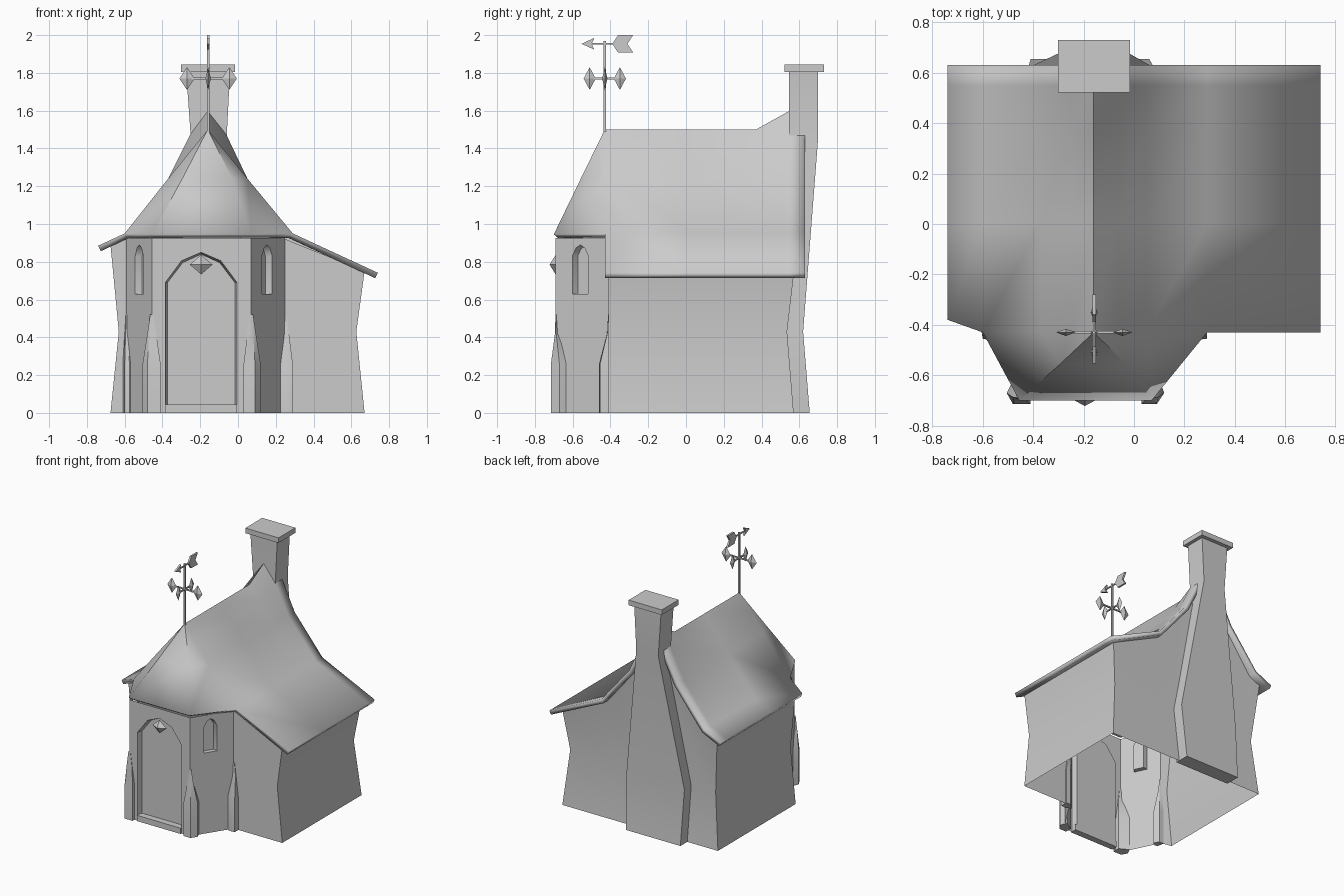
import bpy, bmesh, math
from mathutils import Vector

if "Cube" in bpy.data.objects:
    bpy.data.objects.remove(bpy.data.objects["Cube"])


def finish(name, bm, up=False, angle=35):
    bmesh.ops.remove_doubles(bm, verts=bm.verts, dist=0.0005)
    bmesh.ops.recalc_face_normals(bm, faces=bm.faces)
    if up and sum(f.normal.z for f in bm.faces) < 0:
        bmesh.ops.reverse_faces(bm, faces=bm.faces)
    me = bpy.data.meshes.new(name)
    bm.to_mesh(me)
    bm.free()
    ob = bpy.data.objects.new(name, me)
    bpy.context.collection.objects.link(ob)
    if angle:
        bpy.ops.object.select_all(action='DESELECT')
        ob.select_set(True)
        bpy.context.view_layer.objects.active = ob
        bpy.ops.object.shade_smooth_by_angle(angle=math.radians(angle))
    return ob


def bridge(bm, rows, closed):
    """Quads between successive rows of points."""
    vs = [[bm.verts.new(p) for p in r] for r in rows]
    n = len(vs[0])
    for a, b in zip(vs, vs[1:]):
        for i in range(n if closed else n - 1):
            j = (i + 1) % n
            bm.faces.new((a[i], a[j], b[j], b[i]))
    return vs


def loft(name, rows, angle=35):
    """Closed column lofted through rows, capped at both ends."""
    bm = bmesh.new()
    vs = bridge(bm, rows, True)
    bm.faces.new(vs[0])
    bm.faces.new(vs[-1])
    return finish(name, bm, angle=angle)


def box(name, lo, hi):
    (x0, y0, z0), (x1, y1, z1) = lo, hi
    plan = [(x0, y0), (x1, y0), (x1, y1), (x0, y1)]
    return loft(name, [[(x, y, z) for x, y in plan] for z in (z0, z1)], 0)


def octa(name, c, r):
    bm = bmesh.new()
    for k in range(3):
        for s in (-1, 1):
            p = Vector(c)
            p[k] += s * r[k]
            bm.verts.new(p)
    bmesh.ops.convex_hull(bm, input=bm.verts)
    return finish(name, bm, angle=0)


def arched_wall(name, p0, p1, top, cu, hw, z0, spring, apex, depth):
    """Upright wall from p0 to p1 with an arched recess centred at cu along it."""
    p0, p1 = Vector((*p0, 0)), Vector((*p1, 0))
    L = (p1 - p0).length
    u = (p1 - p0) / L
    inward = Vector((-u.y, u.x, 0))
    sh = spring + (apex - spring) * 0.72

    def arch(w, drop):
        return [(cu - w, z0), (cu - w, spring), (cu - w * .55, sh - drop), (cu, apex - drop),
                (cu + w * .55, sh - drop), (cu + w, spring), (cu + w, z0)]

    outer = [(0, 0), (0, spring), (0, top), (cu, top), (L, top), (L, spring), (L, 0)]

    def at(pts, d):
        return [p0 + u * a + inward * d + Vector((0, 0, z)) for a, z in pts]

    bm = bmesh.new()
    vs = bridge(bm, [at(outer, 0), at(arch(hw, 0), 0), at(arch(hw - .012, .01), depth)], True)
    bm.faces.new(vs[-1])
    return finish(name, bm)


# Main walls: a pinched shell, open underneath, with a gable at the back
plan = [(-.59, -.41), (-.675, -.39), (-.675, .57), (-.60, .57), (-.16, .57),
        (.29, .57), (.67, .57), (.67, -.41), (.25, -.41)]
tops = [.92, .888, .888, .915, 1.46, .915, .75, .75, .92]
rows = [[(x, y, 0) for x, y in plan],
        [(x * .935, y - .035 if y > 0 else y, .43) for x, y in plan],
        [(x, y + (t - .7) * .05 if y > 0 else y, t) for (x, y), t in zip(plan, tops)]]
rows[1][0], rows[1][-1] = (-.59, -.41, .43), (.25, -.41, .43)
bm = bmesh.new()
bridge(bm, rows, False)
finish("main_walls", bm)

# Entrance bay: door wall and two slanted window walls
FL, FR, RL, RR = (-.455, -.69), (.07, -.69), (-.59, -.41), (.25, -.41)
arched_wall("door_wall", FL, FR, .925, .26, .19, .045, .69, .85, .04)
arched_wall("right_window_wall", FR, RR, .925, .155, .05, .63, .83, .89, .035)
arched_wall("left_window_wall", RL, FL, .925, .155, .05, .63, .83, .89, .035)
box("door_step", (-.385, -.70, 0), (-.005, -.65, .045))
octa("door_gem", (-.195, -.69, .785), (.06, .032, .052))


# Buttresses at the bay corners, tapering into the wall
def buttress(name, pts, c):
    low = [(x, y, 0) for x, y in pts]
    mid = [(x, y, .26) for x, y in pts]
    top = [(c[0] + (x - c[0]) * .5, c[1] + (y - c[1]) * .15, .42) for x, y in pts]
    tip = [(c[0] + (x - c[0]) * .2, c[1] + (y - c[1]) * .05, .52) for x, y in pts]
    loft(name, [low, mid, top, tip])


buttress("front_left_buttress", [(-.41, -.66), (-.41, -.715), (-.48, -.715), (-.505, -.67), (-.48, -.62)], FL)
buttress("front_right_buttress", [(.03, -.66), (.03, -.715), (.09, -.715), (.12, -.67), (.10, -.62)], FR)
buttress("rear_right_buttress", [(.21, -.44), (.25, -.46), (.29, -.455), (.29, -.40), (.25, -.40)], RR)
buttress("rear_left_buttress", [(-.55, -.44), (-.575, -.46), (-.60, -.455), (-.61, -.40), (-.57, -.40)], RL)

# Roof: swept ridge flaring up to the chimney, hipped over the bay
prof = [(-.74, .885), (-.60, .95), (-.37, 1.24), (-.25, 1.388), (-.16, 1.5),
        (-.07, 1.388), (.05, 1.24), (.29, .95), (.74, .742)]
flare = list(prof)
flare[3:6] = [(-.25, 1.48), (-.16, 1.6), (-.065, 1.48)]
bm = bmesh.new()
rows = [[(x, y, z) for x, z in p]
        for y, p in ((-.43, prof), (0, prof), (.37, prof), (.55, flare), (.63, flare))]
rows[0][0] = (-.74, -.38, .885)
f = bridge(bm, rows, False)[0]
eave = [f[1], bm.verts.new((-.455, -.70, .945)), bm.verts.new((.07, -.70, .945)), f[7]]
mid = [f[2], bm.verts.new((-.295, -.557, 1.24)), bm.verts.new((-.03, -.557, 1.24)), f[6]]
for i in range(3):
    bm.faces.new((eave[i], eave[i + 1], mid[i + 1], mid[i]))
bm.faces.new((f[4], f[3], mid[0], mid[1]))
bm.faces.new((f[4], mid[1], mid[2]))
bm.faces.new((f[4], mid[2], mid[3], f[5]))
roof = finish("roof", bm, up=True, angle=50)
sol = roof.modifiers.new("thickness", 'SOLIDIFY')
sol.thickness = .032
sol.offset = -1

# Chimney stack, wide at the foot, with a flat cap
stack = [(0, -.41, .06, .54, .655), (.43, -.42, .08, .52, .62),
         (1.46, -.25, -.06, .545, .70), (1.81, -.275, -.042, .545, .70)]
loft("chimney", [[(a, c, z), (b, c, z), (b, d, z), (a, d, z)] for z, a, b, c, d in stack], 20)
box("chimney_cap", (-.302, .522, 1.805), (-.015, .73, 1.845))

# Weathervane: pole, cross arms with diamonds, arrow
X, Y = -.158, -.43
box("vane_pole", (X - .006, Y - .006, 1.47), (X + .006, Y + .006, 1.97))
box("vane_arm_x", (X - .12, Y - .005, 1.765), (X + .12, Y + .005, 1.775))
box("vane_arm_y", (X - .005, Y - .09, 1.765), (X + .005, Y + .09, 1.775))
octa("vane_hub", (X, Y, 1.77), (.018, .018, .02))
for s, side in ((-1, "a"), (1, "b")):
    octa("vane_diamond_x_" + side, (X + s * .112, Y, 1.77), (.04, .014, .06))
    octa("vane_diamond_y_" + side, (X, Y + s * .08, 1.77), (.014, .032, .06))


def blade(name, pts):
    loft(name, [[(X + d, y, z) for y, z in pts] for d in (-.007, .007)], 0)


box("arrow_shaft", (X - .004, -.50, 1.95), (X + .004, -.33, 1.959))
blade("arrow_head", [(-.553, 1.954), (-.485, 1.985), (-.50, 1.954), (-.485, 1.923)])
blade("arrow_tail", [(-.39, 1.954), (-.36, 2.0), (-.28, 2.0), (-.31, 1.954), (-.28, 1.908), (-.36, 1.908)])
